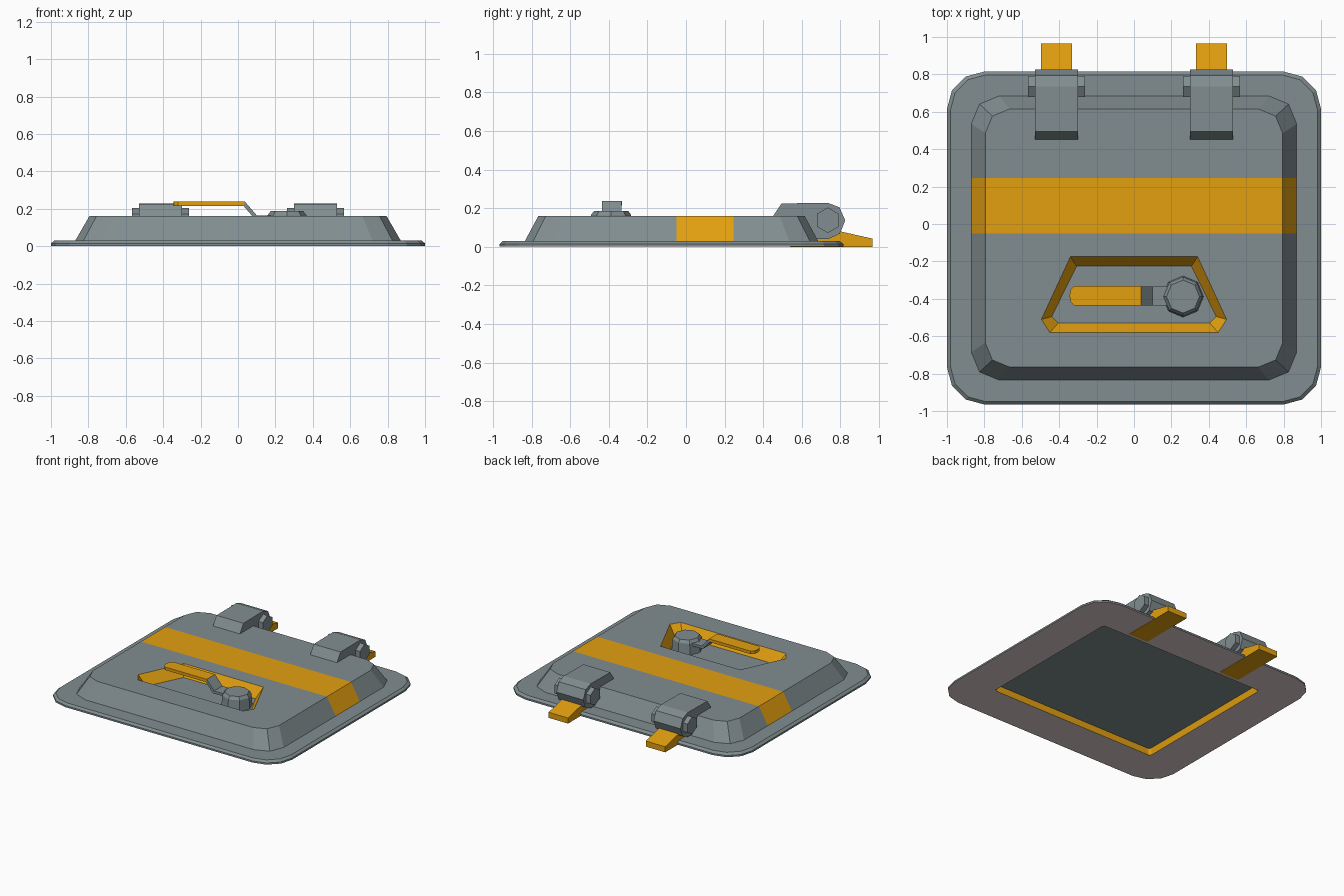
import bpy, bmesh, math

if "Cube" in bpy.data.objects:
    bpy.data.objects.remove(bpy.data.objects["Cube"])


def material(name, rgb):
    m = bpy.data.materials.new(name)
    m.diffuse_color = (*rgb, 1)
    m.use_nodes = True
    m.node_tree.nodes["Principled BSDF"].inputs["Base Color"].default_value = m.diffuse_color
    return m


GREY = material("steel grey", (0.22, 0.267, 0.28))
ORANGE = material("safety orange", (0.77, 0.35, 0.005))
PALE = material("pale warm grey", (0.74, 0.62, 0.62))


def finish(name, bm, mats):
    me = bpy.data.meshes.new(name)
    bm.to_mesh(me)
    bm.free()
    for m in mats:
        me.materials.append(m)
    ob = bpy.data.objects.new(name, me)
    bpy.context.collection.objects.link(ob)
    return ob


def rounded(hx, y0, y1, r, seg, z):
    """Counter-clockwise rounded rectangle, centred on x."""
    pts = []
    for k, (cx, cy) in enumerate([(hx - r, y1 - r), (r - hx, y1 - r),
                                  (r - hx, y0 + r), (hx - r, y0 + r)]):
        for i in range(seg + 1):
            a = math.pi / 2 * (k + i / seg)
            pts.append((cx + r * math.cos(a), cy + r * math.sin(a), z))
    return pts


def loft(bm, loops, mats):
    """Join successive loops with quads, one material index per band."""
    rings = [[bm.verts.new(p) for p in loop] for loop in loops]
    n = len(rings[0])
    for a, b, m in zip(rings, rings[1:], mats):
        for i in range(n):
            j = (i + 1) % n
            bm.faces.new((a[i], a[j], b[j], b[i])).material_index = m
    return rings


def prism(name, pts, axis, lo, hi, mat):
    """Extrude a 2D profile along an axis."""
    place = {"x": lambda a, b, d: (d, a, b),
             "y": lambda a, b, d: (a, d, b),
             "z": lambda a, b, d: (a, b, d)}[axis]
    bm = bmesh.new()
    rings = loft(bm, [[place(a, b, d) for a, b in pts] for d in (lo, hi)], [0])
    bm.faces.new(rings[0][::-1])
    bm.faces.new(rings[1])
    bmesh.ops.recalc_face_normals(bm, faces=bm.faces)
    return finish(name, bm, [mat])


# Flange: underside recess, pale underside rim, bevelled outer edge
bm = bmesh.new()
rings = loft(bm, [
    rounded(0.70, -0.665, 0.51, 0.02, 3, 0.05),
    rounded(0.71, -0.67, 0.515, 0.02, 3, 0.002),
    rounded(1.0, -0.965, 0.815, 0.2, 3, 0.002),
    rounded(1.0, -0.965, 0.815, 0.2, 3, 0.015),
    rounded(0.982, -0.95, 0.797, 0.19, 3, 0.03),
    rounded(0.83, -0.80, 0.65, 0.13, 3, 0.03)], [1, 2, 0, 0, 0])
bm.faces.new(rings[0][::-1])
finish("flange", bm, [GREY, ORANGE, PALE])

# Raised lid with a painted stripe and a sunken handle pocket
bm = bmesh.new()
rings = loft(bm, [rounded(0.87, -0.835, 0.685, 0.15, 2, 0.03),
                  rounded(0.795, -0.765, 0.615, 0.13, 2, 0.16)], [0])
bm.faces.new(rings[1])
for y in (-0.05, 0.245):
    bmesh.ops.bisect_plane(bm, geom=bm.verts[:] + bm.edges[:] + bm.faces[:],
                           plane_co=(0, y, 0), plane_no=(0, 1, 0))
bm.normal_update()
front = None
for f in bm.faces:
    c = f.calc_center_median()
    if -0.05 < c.y < 0.245:
        f.material_index = 1
    if f.normal.z > 0.9 and c.y < -0.05:
        front = f
rim = list(front.edges)
bmesh.ops.delete(bm, geom=[front], context="FACES_ONLY")
half_top = [(0.34, -0.175), (0.495, -0.51), (0.45, -0.58)]
half_floor = [(0.307, -0.225), (0.44, -0.495), (0.405, -0.53)]


def pocket(half, z):
    right = [(x, y, z) for x, y in half]
    return right[::-1] + [(-x, y, z) for x, y, z in right]


rings = loft(bm, [pocket(half_top, 0.16), pocket(half_floor, 0.08)], [1])
bm.faces.new(rings[1])
top = rings[0]
rim += [bm.edges.get((top[i - 1], top[i])) for i in range(len(top))]
filled = bmesh.ops.triangle_fill(bm, edges=rim, use_beauty=True, normal=(0, 0, 1))
bm.normal_update()
for f in filled["geom"]:
    if isinstance(f, bmesh.types.BMFace) and f.normal.z < 0:
        f.normal_flip()
finish("lid", bm, [GREY, ORANGE])

# Hinges: wrapped strap, hexagonal pin and orange tab
STRAP = [(0.45, 0.158), (0.495, 0.225), (0.735, 0.228), (0.795, 0.205),
         (0.825, 0.137), (0.797, 0.068), (0.735, 0.04), (0.67, 0.04), (0.60, 0.15)]
TAB = [(0.54, 0.0), (0.965, 0.0), (0.965, 0.043), (0.80, 0.08),
       (0.70, 0.07), (0.67, 0.025), (0.54, 0.025)]
PIN = [(0.735 + 0.066 * math.sin(i * math.pi / 3),
        0.138 + 0.066 * math.cos(i * math.pi / 3)) for i in range(6)]
for side, x in (("left", -0.415), ("right", 0.415)):
    prism("hinge_strap_" + side, STRAP, "x", x - 0.115, x + 0.115, GREY)
    prism("hinge_pin_" + side, PIN, "x", x - 0.153, x + 0.153, GREY)
    prism("hinge_tab_" + side, TAB, "x", x - 0.083, x + 0.083, ORANGE)

# Handle pivot: tapered eight-sided knob
bm = bmesh.new()
rings = loft(bm, [[(0.262 + r * math.cos(i * math.pi / 4),
                    -0.388 + r * math.sin(i * math.pi / 4), z) for i in range(8)]
                  for r, z in ((0.11, 0.08), (0.104, 0.165), (0.088, 0.187))], [0, 0])
bm.faces.new(rings[0][::-1])
bm.faces.new(rings[-1])
finish("handle_pivot", bm, [GREY])

# Handle neck: flat strip bent up to the grip
prism("handle_neck", [(0.20, 0.165), (0.10, 0.165), (0.037, 0.238), (0.03, 0.215),
                      (0.09, 0.145), (0.20, 0.145)], "y", -0.435, -0.333, GREY)

# Handle grip with rounded end
prism("handle_grip", [(0.037, -0.435), (0.037, -0.332), (-0.32, -0.332),
                      (-0.338, -0.35), (-0.345, -0.384), (-0.338, -0.417),
                      (-0.32, -0.435)], "z", 0.215, 0.238, ORANGE)
